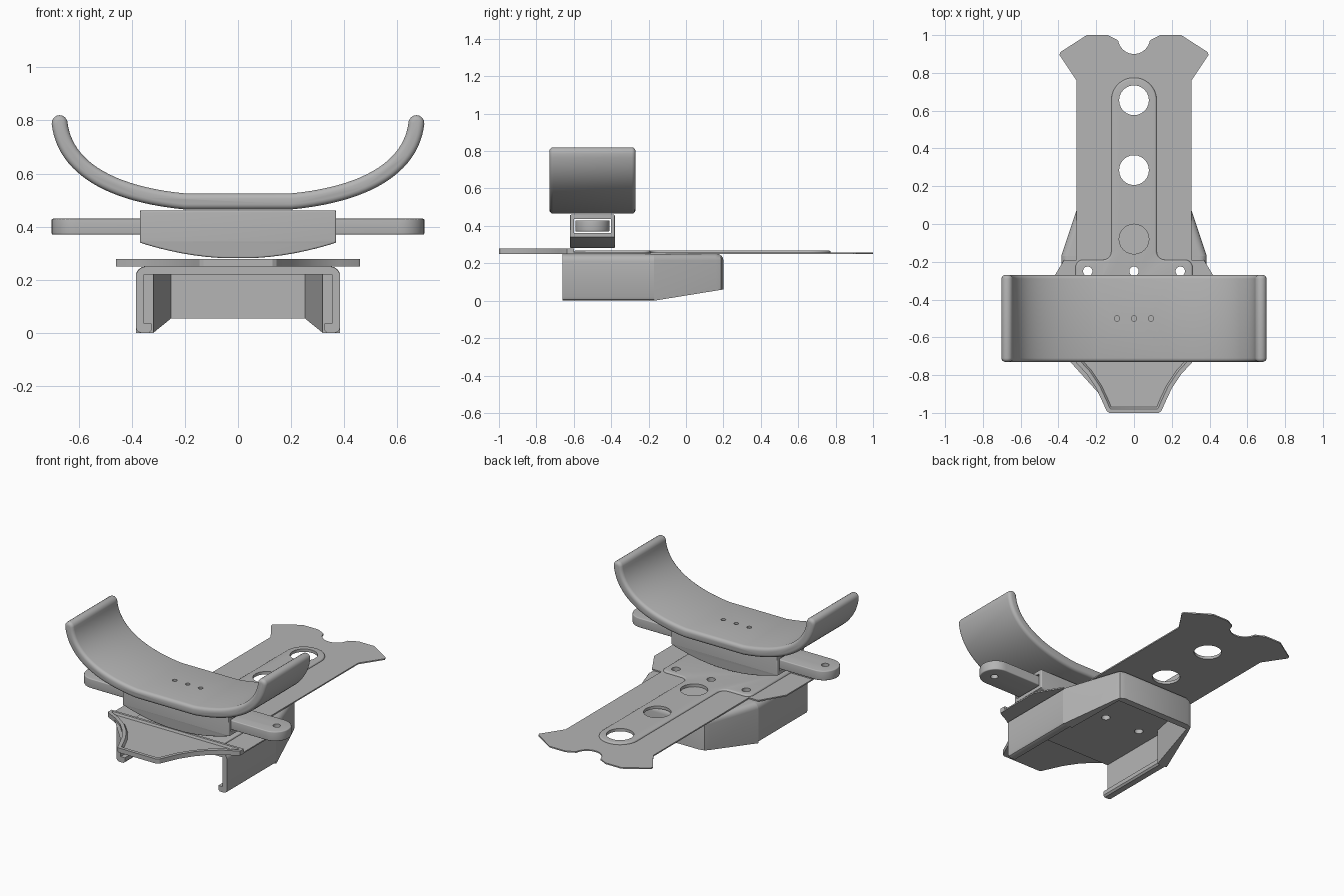
import bpy, bmesh, math
from mathutils import Vector

cube = bpy.data.objects.get("Cube")
if cube:
    bpy.data.objects.remove(cube, do_unlink=True)

grey = bpy.data.materials.new("plain_grey")
grey.use_nodes = True
colour = (0.46, 0.46, 0.46, 1)
grey.diffuse_color = colour
grey.node_tree.nodes["Principled BSDF"].inputs["Base Color"].default_value = colour


def mirrored(half):
    """Close an outline by mirroring its +x half."""
    return half + [(-x, v) for x, v in reversed(half)]


def arc(cx, cy, r, start, end, n=12):
    angles = [math.radians(start + (end - start) * i / n) for i in range(n + 1)]
    return [(cx + r * math.cos(a), cy + r * math.sin(a)) for a in angles]


def prism(name, outline, low, high, axis="z", bevel=0, keep=None, edit=None):
    """Extrude an outline along z or y, with optional rounded cap edges."""
    bm = bmesh.new()
    place = (lambda u, v, w: (u, v, w)) if axis == "z" else (lambda u, v, w: (u, w, v))
    a = [bm.verts.new(place(u, v, low)) for u, v in outline]
    b = [bm.verts.new(place(u, v, high)) for u, v in outline]
    bm.faces.new(a)
    top = bm.faces.new(b)
    n = len(a)
    for i in range(n):
        j = (i + 1) % n
        bm.faces.new((a[i], a[j], b[j], b[i]))
    bmesh.ops.recalc_face_normals(bm, faces=bm.faces[:])
    if bevel:
        caps = set(a), set(b)
        edges = [e for e in bm.edges if any(set(e.verts) <= c for c in caps)
                 and (keep is None or keep((e.verts[0].co + e.verts[1].co) / 2))]
        bmesh.ops.bevel(bm, geom=edges, offset=bevel, segments=4, profile=0.5,
                        affect="EDGES", clamp_overlap=True)
    if edit:
        edit(bm, top)
    mesh = bpy.data.meshes.new(name)
    bm.to_mesh(mesh)
    bm.free()
    mesh.materials.append(grey)
    ob = bpy.data.objects.new(name, mesh)
    bpy.context.collection.objects.link(ob)
    return ob


def activate(ob):
    bpy.ops.object.select_all(action="DESELECT")
    ob.select_set(True)
    bpy.context.view_layer.objects.active = ob


def cut(ob, cutter):
    """Subtract the cutter and discard it."""
    cutter.hide_render = True
    mod = ob.modifiers.new("cut", "BOOLEAN")
    mod.operation, mod.solver, mod.object = "DIFFERENCE", "EXACT", cutter
    activate(ob)
    bpy.ops.object.modifier_apply(modifier=mod.name)
    bpy.data.objects.remove(cutter, do_unlink=True)


def drill(ob, x, y, r, low=-1, high=2):
    cut(ob, prism("drill", arc(x, y, r, 0, 345, 23), low, high))


def box(x, y0, y1, z0, z1):
    return prism("cutter", [(-x, y0), (x, y0), (x, y1), (-x, y1)], z0, z1)


parts = []

# Base sheet with notched tail
flare = [(.13, -1), (.145, -.99), (.165, -.945), (.2, -.87), (.25, -.795),
         (.31, -.73), (.38, -.68), (.45, -.645), (.46, -.635)]
tail = [(.46, -.34), (.37, -.19), (.305, -.19), (.305, .76), (.385, .88),
        (.395, .895), (.39, .91), (.25, 1), (.14, 1), (.11, .985)]
notch = arc(0, .985, .085, 0, -90, 10)[1:-1]
sheet = prism("base_sheet", mirrored(flare + tail + notch), .25, .258)
parts.append(sheet)


# Front tray with a raised rim
def sink(bm, top):
    top = max((f for f in bm.faces if f.normal.z > .9), key=lambda f: f.calc_area())
    bmesh.ops.inset_region(bm, faces=[top], thickness=.022)
    bmesh.ops.inset_region(bm, faces=[top], thickness=.01, depth=-.014)


tray = prism("front_tray", mirrored(flare + [(.46, -.6)]), .251, .279, edit=sink)
parts.append(tray)

# Raised spine with a flared foot
foot = [(.31, -.6), (.31, -.24)] + arc(.27, -.23, .04, 0, 90, 5)
neck = arc(.165, -.145, .045, 270, 180, 5)
spine = prism("raised_spine", mirrored(foot + neck + arc(0, .655, .12, 0, 90, 12)[:-1]),
              .252, .268, bevel=.01, keep=lambda p: p.z > .26)
parts.append(spine)

# Open-fronted rail housing and its tapered rear hull
rail = [(.355, .22), (.355, .035), (.325, .035), (.325, .01), (.335, 0), (.365, 0),
        (.379, .006), (.385, .02)] + arc(.345, .21, .04, 0, 90, 6)
housing = prism("rail_housing", mirrored(rail), -.66, -.17, axis="y")


def slope(bm, top):
    for v in bm.verts:
        if v.co.z < .01:
            v.co.z = .06 * (v.co.y + .17) / .37


hull = prism("rear_hull", mirrored([(.385, -.17), (.275, .16), (.262, .188), (.23, .2)]),
             0, .25, bevel=.035, keep=lambda p: p.z > .2 and p.y > -.16, edit=slope)
cut(hull, prism("cavity", mirrored([(.325, -.2), (.252, .165)]), -.1, .22))
parts += [housing, hull]

# Large lightening holes and small screw holes
for ob in (sheet, spine):
    for y in (-.08, .285, .655):
        drill(ob, 0, y, .079)
for ob in (sheet, spine, housing):
    for x in (-.245, 0, .245):
        drill(ob, x, -.25, .025)

# Bow-bottomed bracket with a slot for the strap
belly = [(.37 * math.cos(math.radians(t)), 0) for t in range(0, 91, 9)]
belly = [(x, .28 + .06 * (x / .37) ** 2) for x, _ in reversed(belly)][1:]
bracket = prism("slotted_bracket", mirrored(belly + [(.37, .46)]), -.62, -.38,
                axis="y", bevel=.025)
cut(bracket, box(1, -.6, -.4, .362, .438))
parts.append(bracket)

# Flat strap with round drilled ends
strap = prism("strap", mirrored(arc(.61, -.5, .092, -90, 90, 18)), .37, .43, bevel=.006)
for x in (-.62, .62):
    drill(strap, x, -.5, .022)
parts.append(strap)

# Curved cradle, swept as a smooth band with rounded tips
control = [Vector(p) for p in ((.2, .495), (.51, .525), (.655, .64), (.672, .79))]
steps = 22
outer, inner = [], []
for i in range(steps + 1):
    t = i / steps
    p0, p1, p2, p3 = control
    p = (1-t)**3 * p0 + 3*(1-t)**2 * t * p1 + 3*(1-t) * t*t * p2 + t**3 * p3
    d = (1-t)**2 * (p1 - p0) + 2*(1-t) * t * (p2 - p1) + t*t * (p3 - p2)
    side = Vector((d.y, -d.x)).normalized() * .03
    outer.append(tuple(p + side))
    inner.append(tuple(p - side))
tip = arc(.672, .79, .03, 0, 180, 8)[1:-1]
cradle = prism("cradle", mirrored(outer + tip + inner[::-1]), -.73, -.27,
               axis="y", bevel=.02)
# The mirrored outline closes along the underside, so the flat top comes first
for x in (-.09, 0, .09):
    drill(cradle, x, -.5, .014, .49, .6)
parts.append(cradle)

# Smooth the curves, keep the corners crisp
for ob in parts:
    activate(ob)
    bpy.ops.object.shade_smooth_by_angle(angle=math.radians(32))
